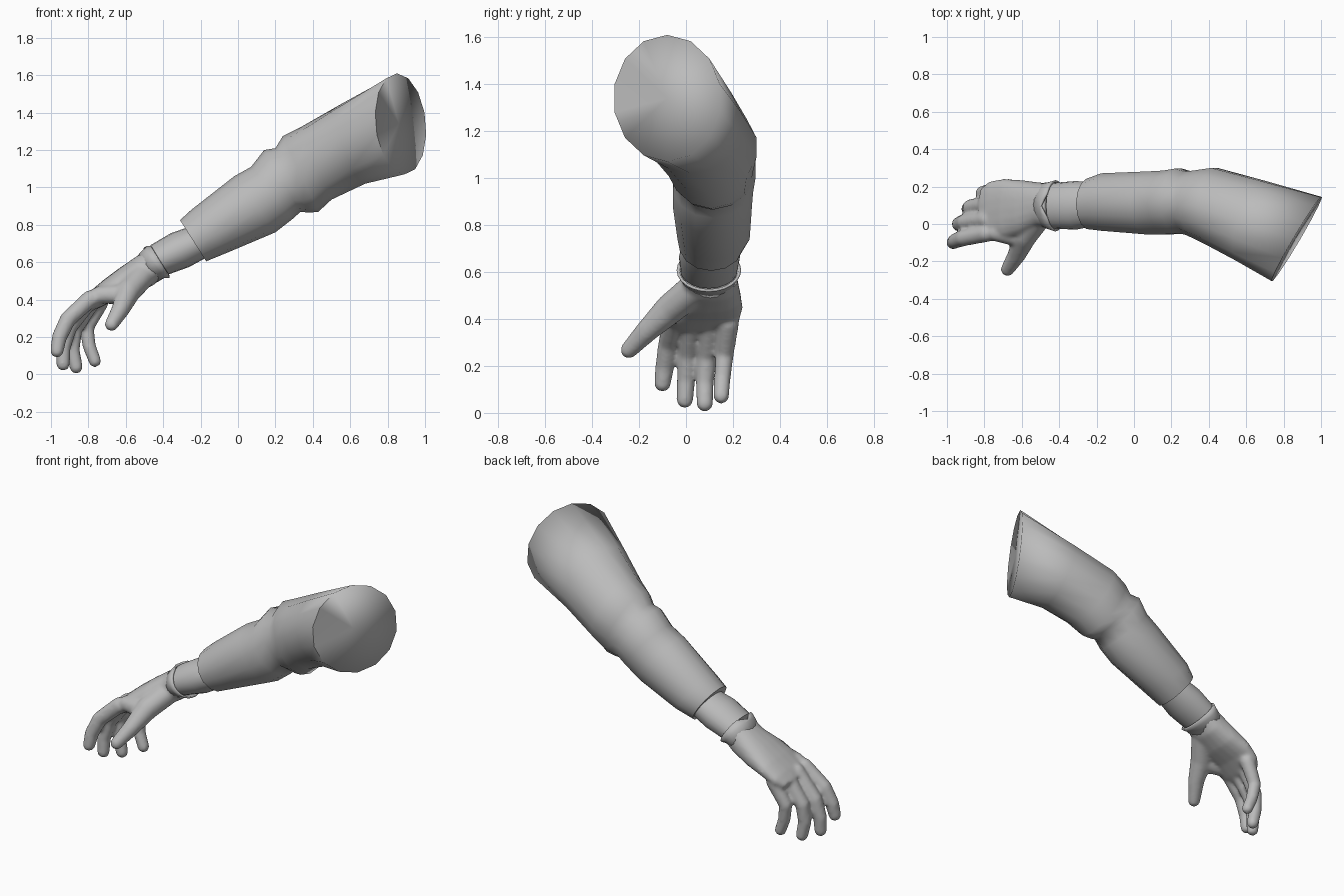
import bpy, bmesh, math
from mathutils import Vector

cube = bpy.data.objects.get("Cube")
if cube:
    bpy.data.objects.remove(cube, do_unlink=True)

grey = bpy.data.materials.new("plain grey")
grey.use_nodes = True
COLOR = (0.5, 0.5, 0.5, 1)
grey.diffuse_color = COLOR
grey.node_tree.nodes["Principled BSDF"].inputs["Base Color"].default_value = COLOR


def make_object(name, bm, angle=40):
    bmesh.ops.recalc_face_normals(bm, faces=bm.faces[:])
    mesh = bpy.data.meshes.new(name)
    bm.to_mesh(mesh)
    bm.free()
    mesh.materials.append(grey)
    obj = bpy.data.objects.new(name, mesh)
    bpy.context.collection.objects.link(obj)
    bpy.ops.object.select_all(action="DESELECT")
    obj.select_set(True)
    bpy.context.view_layer.objects.active = obj
    bpy.ops.object.shade_smooth_by_angle(angle=math.radians(angle))
    return obj


def loft(bm, stations, sides, power=1.0, caps=True):
    """Station: top x, z, bottom x, z, front y, back y, optional x skew of the sides."""
    rings = []
    for tx, tz, bx, bz, yf, yb, *skew in stations:
        centre = Vector((tx + bx, yf + yb, tz + bz)) / 2
        up = Vector((tx - bx, 0, tz - bz)) / 2
        side = Vector((skew[0] if skew else 0, (yb - yf) / 2, 0))
        ring = []
        for i in range(sides):
            a = math.tau * i / sides
            c, s = (math.copysign(abs(v) ** power, v) for v in (math.cos(a), math.sin(a)))
            ring.append(bm.verts.new(centre + up * c + side * s))
        rings.append(ring)
    for lower, upper in zip(rings, rings[1:]):
        for i in range(sides):
            j = (i + 1) % sides
            bm.faces.new((lower[i], lower[j], upper[j], upper[i]))
    if caps:
        bm.faces.new(rings[0])
        bm.faces.new(rings[-1])
    return rings


def ball_points(x, y, z, r, count=90):
    """Evenly spread points on a ball."""
    points = []
    for i in range(count):
        h = 1 - (2 * i + 1) / count
        w, a = math.sqrt(1 - h * h), i * math.pi * (3 - math.sqrt(5))
        points.append(Vector((x, y, z)) + r * Vector((w * math.cos(a), w * math.sin(a), h)))
    return points


def limb(bm, joints):
    """Chain of tapered capsules; joint: x, y, z, radius."""
    for a, b in zip(joints, joints[1:]):
        verts = [bm.verts.new(p) for p in ball_points(*a) + ball_points(*b)]
        bmesh.ops.convex_hull(bm, input=verts)
        loose = [v for v in bm.verts if not v.link_faces]
        bmesh.ops.delete(bm, geom=loose, context="VERTS")


# Sleeve with folds at the elbow and a slanted shoulder end
bm = bmesh.new()
rings = loft(bm, [
    (-.285, .79, -.18, .63, -.01, .215),
    (-.31, .825, -.17, .605, -.03, .245),
    (-.25, .88, -.06, .65, -.04, .275),
    (-.02, 1.06, .20, .76, -.06, .285),
    (.07, 1.11, .29, .83, -.06, .29),
    (.14, 1.20, .335, .87, -.055, .30),
    (.20, 1.21, .38, .865, -.06, .285),
    (.24, 1.275, .43, .87, -.08, .29),
    (.34, 1.325, .50, .935, -.12, .305, .01),
    (.55, 1.445, .68, 1.02, -.20, .24, .06),
    (.85, 1.61, .89, 1.07, -.31, .15, .135)], 14, caps=False)
bm.faces.new(rings[0])
hub = bm.verts.new(Vector((.86, -.08, 1.34)))
for a, b in zip(rings[-1], rings[-1][1:] + rings[-1][:1]):
    bm.faces.new((a, b, hub))
sleeve = make_object("sleeve", bm, 50).data

# The shoulder end is softly shaded except for a short crease at its front
for edge in sleeve.edges:
    if min(sleeve.vertices[v].co.x for v in edge.vertices) > .76:
        edge.use_edge_sharp = False

# Narrow inner sleeve at the wrist
bm = bmesh.new()
loft(bm, [
    (-.26, .79, -.16, .63, -.01, .22),
    (-.36, .755, -.26, .575, -.03, .23),
    (-.47, .69, -.385, .53, -.025, .22)], 20)
make_object("wrist_band", bm)

# Flared glove cuff with a small notch on the back of the hand
bm = bmesh.new()
rings = loft(bm, [
    (-.475, .70, -.365, .515, -.04, .235),
    (-.505, .67, -.395, .515, -.03, .225),
    (-.55, .622, -.45, .483, -.008, .217)], 24, caps=False)
for i, depth in ((0, .035), (1, .016), (-1, .016)):
    rings[0][i].co += Vector((-.8, 0, -.6)) * depth
cuff = make_object("glove_cuff", bm, 60)
rim = cuff.modifiers.new("thickness", "SOLIDIFY")
rim.thickness = .012

# Glove: palm, thumb and four fingers fused together
bm = bmesh.new()
loft(bm, [
    (-.48, .675, -.39, .53, -.02, .215),
    (-.55, .627, -.455, .475, -.015, .222),
    (-.64, .565, -.56, .425, -.06, .235),
    (-.72, .505, -.67, .39, -.08, .242),
    (-.79, .445, -.755, .35, -.095, .228),
    (-.835, .395, -.80, .335, -.075, .19)], 20, .85)
limb(bm, [(-.50, .05, .54, .07), (-.585, -.065, .445, .066),
          (-.627, -.165, .35, .049), (-.676, -.243, .268, .037)])
limb(bm, [(-.61, -.07, .43, .055), (-.74, -.045, .425, .048)])
fingers = [
    [(-.79, -.05, .405, .047), (-.91, -.075, .295, .044), (-.955, -.09, .20, .041), (-.968, -.10, .125, .036)],
    [(-.79, .025, .40, .047), (-.905, .01, .25, .043), (-.935, .0, .14, .04), (-.935, -.005, .055, .036)],
    [(-.78, .105, .39, .046), (-.875, .09, .24, .042), (-.885, .08, .13, .039), (-.865, .08, .04, .036)],
    [(-.74, .18, .38, .046), (-.81, .165, .25, .039), (-.795, .155, .15, .036), (-.765, .15, .072, .034)]]
for joints in fingers:
    limb(bm, joints)
glove = make_object("glove", bm, 180)
fuse = glove.modifiers.new("fuse", "REMESH")
fuse.mode = "VOXEL"
fuse.voxel_size = .01
fuse.use_smooth_shade = True
soften = glove.modifiers.new("soften", "SMOOTH")
soften.factor = .5
soften.iterations = 8
